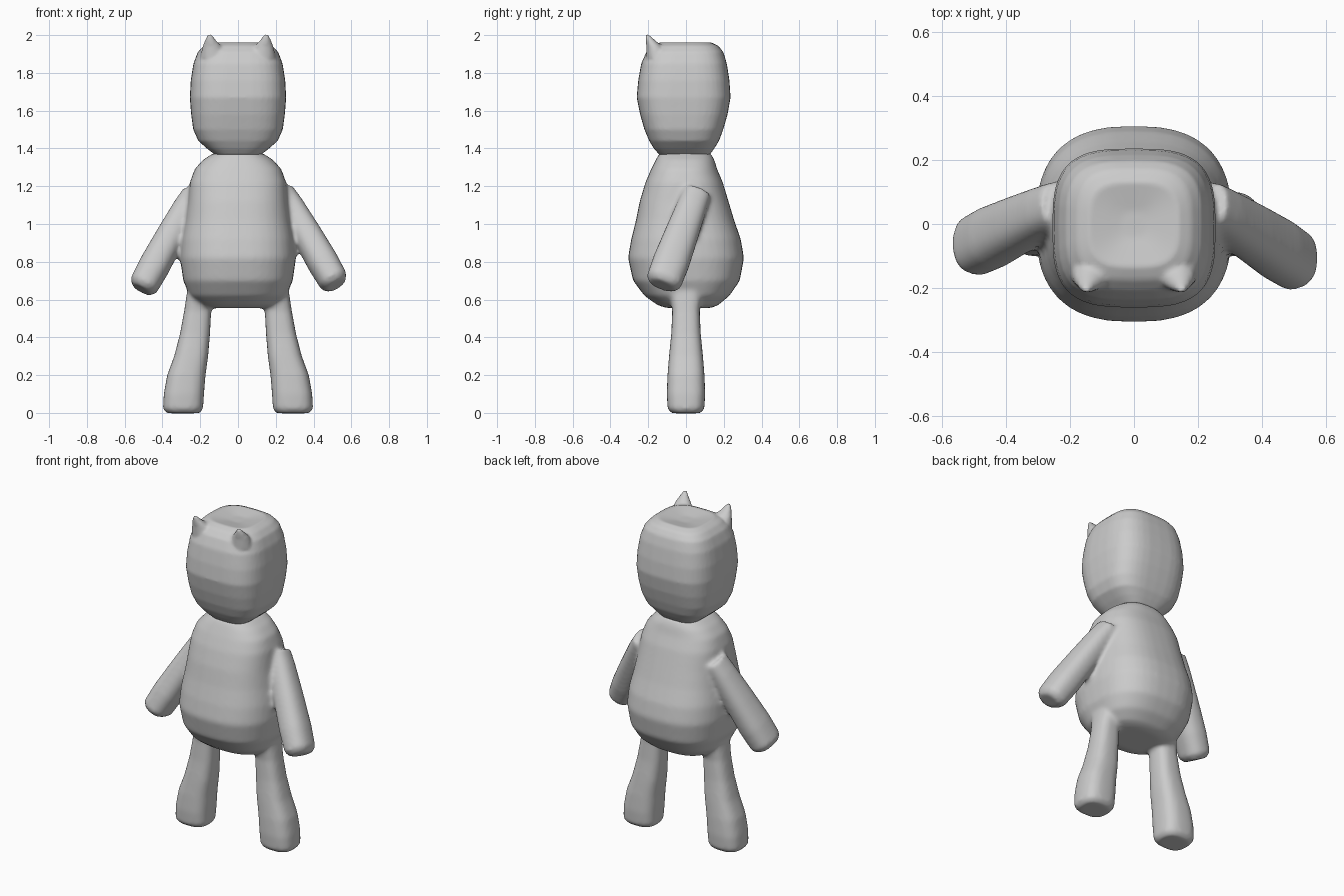
import bpy, bmesh, math
from mathutils import Vector

SIDES = 40


def loft(bm, sections, power, tilt=None):
    """Closed tube through sections (centre, half width, half depth) with rounded-box rings."""
    rings = []
    for i, (c, rx, ry) in enumerate(sections):
        u, v = Vector((1, 0, 0)), Vector((0, 1, 0))
        if tilt:
            v = tilt.cross(u).normalized()
            u = v.cross(tilt).normalized()
        ring = []
        for k in range(SIDES):
            a = 2 * math.pi * k / SIDES
            ca, sa = math.cos(a), math.sin(a)
            x = math.copysign(abs(ca) ** (2 / power), ca) * rx
            y = math.copysign(abs(sa) ** (2 / power), sa) * ry
            ring.append(bm.verts.new(Vector(c) + u * x + v * y))
        rings.append(ring)
    for a, b in zip(rings, rings[1:]):
        for k in range(SIDES):
            n = (k + 1) % SIDES
            bm.faces.new((a[k], a[n], b[n], b[k]))
    bm.faces.new(rings[0][::-1])
    bm.faces.new(rings[-1])


def upright(bm, rows, power):
    """Loft from rows of (z, half width, front y, back y)."""
    loft(bm, [((0, (f + b) / 2, z), w, (b - f) / 2) for z, w, f, b in rows], power)


def finish(bm, name, voxel, smooth):
    bmesh.ops.recalc_face_normals(bm, faces=bm.faces)
    me = bpy.data.meshes.new(name)
    bm.to_mesh(me)
    bm.free()
    ob = bpy.data.objects.new(name, me)
    bpy.context.collection.objects.link(ob)
    for p in me.polygons:
        p.use_smooth = True
    r = ob.modifiers.new("blend", 'REMESH')
    r.mode = 'VOXEL'
    r.voxel_size = voxel
    r.use_smooth_shade = True
    s = ob.modifiers.new("soften", 'SMOOTH')
    s.factor = 0.5
    s.iterations = smooth
    return ob


# Torso
bm = bmesh.new()
upright(bm, [
    (0.555, 0.14, -0.10, 0.13), (0.57, 0.20, -0.15, 0.17), (0.62, 0.255, -0.22, 0.23),
    (0.70, 0.29, -0.28, 0.285), (0.82, 0.307, -0.307, 0.307), (0.92, 0.30, -0.29, 0.29),
    (1.02, 0.28, -0.265, 0.255), (1.12, 0.265, -0.245, 0.225), (1.22, 0.255, -0.215, 0.195),
    (1.29, 0.23, -0.185, 0.165), (1.34, 0.185, -0.16, 0.15), (1.375, 0.13, -0.14, 0.13)], 2.6)

# Legs
for s in (-1, 1):
    rows = [(-0.002, 0.205, 0.375, 0.075), (0.02, 0.185, 0.397, 0.097), (0.10, 0.18, 0.393, 0.102),
            (0.20, 0.172, 0.375, 0.098), (0.30, 0.158, 0.338, 0.09), (0.42, 0.148, 0.307, 0.078),
            (0.54, 0.142, 0.285, 0.073), (0.64, 0.13, 0.27, 0.085)]
    loft(bm, [((s * (a + b) / 2, 0, z), (b - a) / 2, d) for z, a, b, d in rows], 2.8)

# Arms, each hanging outward and forward
sizes = [(0.0, 0.06, 0.075), (0.15, 0.07, 0.08), (0.45, 0.078, 0.09),
         (0.75, 0.083, 0.098), (0.95, 0.078, 0.095), (1.0, 0.055, 0.07)]
for shoulder, hand in (((0.235, 0.06, 1.17), (0.52, -0.125, 0.675)),
                       ((-0.235, 0.06, 1.16), (-0.512, -0.075, 0.652))):
    p, q = Vector(shoulder), Vector(hand)
    loft(bm, [(p.lerp(q, t), a, b) for t, a, b in sizes], 2.4, (q - p).normalized())
finish(bm, "body", 0.012, 8)

# Head with a shallow dip on top
bm = bmesh.new()
upright(bm, [
    (1.365, 0.12, -0.14, 0.125), (1.40, 0.165, -0.17, 0.15), (1.44, 0.21, -0.195, 0.175),
    (1.50, 0.237, -0.22, 0.197), (1.58, 0.248, -0.243, 0.22), (1.67, 0.255, -0.261, 0.236),
    (1.76, 0.25, -0.253, 0.23), (1.85, 0.236, -0.237, 0.216), (1.91, 0.213, -0.21, 0.198),
    (1.945, 0.18, -0.175, 0.17), (1.962, 0.14, -0.135, 0.13), (1.945, 0.04, -0.04, 0.04)], 3.2)

# Ears
for s in (-1, 1):
    loft(bm, [((s * 0.13, -0.15, 1.88), 0.07, 0.06), ((s * 0.138, -0.168, 1.94), 0.05, 0.042),
              ((s * 0.146, -0.19, 1.975), 0.028, 0.024), ((s * 0.15, -0.207, 2.006), 0.008, 0.008)], 2)
finish(bm, "head", 0.01, 3)
